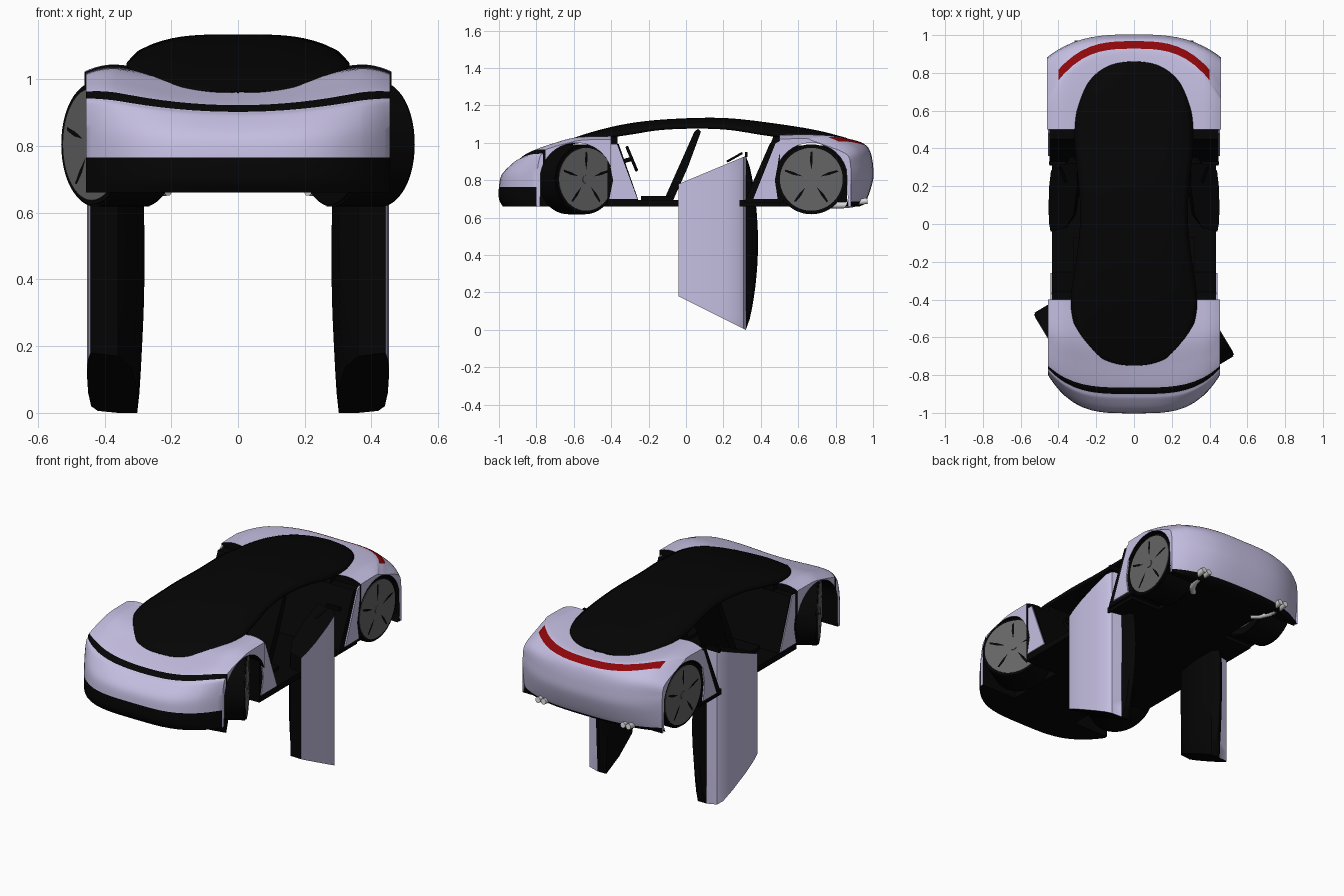
import bpy, bmesh, math
from mathutils import Matrix, Vector

if "Cube" in bpy.data.objects:
    bpy.data.objects.remove(bpy.data.objects["Cube"])


def material(name, r, g, b):
    m = bpy.data.materials.new(name)
    m.use_nodes = True
    m.diffuse_color = (r, g, b, 1)
    m.node_tree.nodes["Principled BSDF"].inputs["Base Color"].default_value = (r, g, b, 1)
    return m


LAVENDER = material("lavender paint", .56, .52, .76)
BLACK = material("black", .0015, .0015, .0015)
RED = material("red lamp", .27, .002, .003)
GREY = material("wheel grey", .13, .13, .13)
WHITE = material("pale metal", .7, .7, .7)


def finish(name, bm, mats, smooth=True):
    bmesh.ops.recalc_face_normals(bm, faces=bm.faces)
    me = bpy.data.meshes.new(name)
    bm.to_mesh(me)
    bm.free()
    for m in mats:
        me.materials.append(m)
    ob = bpy.data.objects.new(name, me)
    bpy.context.collection.objects.link(ob)
    if smooth:
        bpy.ops.object.select_all(action='DESELECT')
        ob.select_set(True)
        bpy.context.view_layer.objects.active = ob
        bpy.ops.object.shade_smooth_by_angle(angle=math.radians(35))
    return ob


def prism(name, outline, x0, x1, mat):
    """Side outline (y, z) extruded across x."""
    bm = bmesh.new()
    a, b = [[bm.verts.new((x, y, z)) for y, z in outline] for x in (x0, x1)]
    bm.faces.new(a)
    bm.faces.new(b)
    for i in range(len(a)):
        j = (i + 1) % len(a)
        bm.faces.new((a[i], a[j], b[j], b[i]))
    return finish(name, bm, [mat], False)


def box(name, x0, x1, y0, y1, z0, z1, mat):
    return prism(name, [(y0, z0), (y1, z0), (y1, z1), (y0, z1)], x0, x1, mat)


def tube(name, points, radius, mat):
    cu = bpy.data.curves.new(name, 'CURVE')
    cu.dimensions = '3D'
    cu.bevel_depth, cu.bevel_resolution, cu.use_fill_caps = radius, 3, True
    sp = cu.splines.new('POLY')
    sp.points.add(len(points) - 1)
    for p, co in zip(sp.points, points):
        p.co = (*co, 1)
    cu.materials.append(mat)
    bpy.context.collection.objects.link(bpy.data.objects.new(name, cu))


def spline(points, sub):
    """Catmull-Rom samples through the control points."""
    p = [Vector(q) for q in points]
    p = [p[0] * 2 - p[1]] + p + [p[-1] * 2 - p[-2]]
    out = []
    for i in range(1, len(p) - 2):
        a, b, c, d = p[i - 1:i + 3]
        for k in range(sub):
            t = k / sub
            out.append(.5 * (2 * b + (c - a) * t + (2 * a - 5 * b + 4 * c - d) * t * t
                             + (3 * b - a - 3 * c + d) * t ** 3))
    return out + [p[-2]]


def table(keys, y):
    """Linear lookup of a height along the car."""
    for (a, za), (b, zb) in zip(keys, keys[1:]):
        if y <= b:
            return za + (zb - za) * max(0, (y - a) / (b - a))
    return keys[-1][1]


WHEEL_Z, WHEEL_R, ARCH_R, FLOOR = .805, .187, .195, .66
FRONT_Y, REAR_Y = -.585, .67
SUB = 6


def body_shell(name, profile, half_w, arch_y, sweep, color):
    """Rows (y, z, side sweep, side lift) wrapped over the body, with arched sides."""
    outer = [.835, .87, .9, .93, .965, 1]
    us = [-u for u in reversed(outer)] + [i / 10 for i in range(-8, 9)] + outer
    bm = bmesh.new()
    rows = []
    for y, z, dy, dz in spline(profile, SUB):
        top = []
        for u in us:
            edge = max(0, (abs(u) - .75) / .25) ** 2 * .037 * min(1, max(0, (z - .86) / .12))
            top.append((u * half_w, y + dy * abs(u) ** sweep, max(FLOOR, z + dz * u * u - edge)))
        ye, ze = top[0][1:]
        d = ARCH_R ** 2 - (ye - arch_y) ** 2
        zb = min(ze - .004, WHEEL_Z + math.sqrt(d)) if d > 0 else FLOOR
        zb = max(zb, FLOOR)
        loop = [(-.2, ye, zb), (-half_w, ye, zb)] + top + [(half_w, ye, zb), (.2, ye, zb)]
        rows.append([bm.verts.new(c) for c in loop])
    for r, (a, b) in enumerate(zip(rows, rows[1:])):
        n = len(a)
        for i in range(n):
            j = (i + 1) % n
            f = bm.faces.new((a[i], a[j], b[j], b[i]))
            under = i in (0, n - 2, n - 1)
            f.material_index = 1 if under else color(r, f.calc_center_median())
    bm.faces.new(rows[0]).material_index = 1
    bm.faces.new(rows[-1]).material_index = 1
    return finish(name, bm, [LAVENDER, BLACK, RED])


# Front body: black bumper and light band across the nose
body_shell("front_body", [
    (-.98, .66, .18, 0), (-1, .70, .2, 0), (-1, .765, .2, 0), (-.985, .83, .19, .02),
    (-.93, .885, .15, .05), (-.9, .902, .135, .053), (-.866, .922, .115, .06),
    (-.75, .957, .08, .062), (-.6, .995, .03, .055), (-.4, 1.005, 0, .05)],
    .455, FRONT_Y, 3.6, lambda r, c: 1 if r < 2 * SUB or 5 * SUB <= r < 6 * SUB else 0)

# Rear body: red lamp arc over the tail, dark lower edge
body_shell("rear_body", [
    (.93, .66, -.08, 0), (.962, .685, -.1, 0), (1, .8, -.12, 0), (1, .88, -.12, 0),
    (.988, .945, -.13, .02), (.968, .981, -.23, .045), (.928, 1.004, -.255, .045),
    (.86, 1.012, -.2, .045), (.7, 1.02, -.08, .04), (.5, 1.022, 0, .035)],
    .46, REAR_Y, 3, lambda r, c: 1 if r < SUB else
    2 if 5 * SUB <= r < 6 * SUB and abs(c.x) < .4 else 0)

# Black canopy from windscreen to rear glass, waisted along the roof
crown = spline([(-.75, .965), (-.6, 1.027), (-.4, 1.085), (-.2, 1.118), (.05, 1.133),
                (.25, 1.13), (.5, 1.1), (.7, 1.067), (.86, 1.026)], 5)
rim = spline([(-.75, .963), (-.6, 1.012), (-.45, 1.038), (-.3, 1.06), (-.1, 1.088), (.2, 1.088),
              (.5, 1.045), (.86, 1.024)], 5)


def canopy_half_width(y):
    if y < -.4:
        return .335 * max(1e-4, 1 - ((-.4 - y) / .35) ** 2.2) ** (1 / 2.2)
    if y > .45:
        return .315 * max(1e-4, 1 - ((y - .45) / .41) ** 2.4) ** (1 / 2.4)
    k = (y + .4) / .85
    return .335 - .02 * k - .04 * math.sin(math.pi * k) ** 1.5


bm = bmesh.new()
rows = []
for i in range(61):
    y = .055 - .805 * math.cos(math.pi * i / 60)
    w, zr, zt = canopy_half_width(y), table(rim, y), table(crown, y)
    rows.append([bm.verts.new((u / 10 * w, y, zr + (zt - zr) * (1 - abs(u / 10) ** 3.5)))
                 for u in range(-10, 11)])
for a, b in zip(rows, rows[1:]):
    for i in range(20):
        bm.faces.new((a[i], a[i + 1], b[i + 1], b[i]))
canopy = finish("canopy", bm, [BLACK])
solid = canopy.modifiers.new("thickness", 'SOLIDIFY')
solid.thickness = .018

# Floor, underbody and bulkheads
box("cabin_floor", -.435, .435, -.42, .5, FLOOR, .695, BLACK)
box("front_underbody", -.22, .22, -.8, -.4, FLOOR, .93, BLACK)
box("rear_underbody", -.24, .24, .45, .86, FLOOR, .985, BLACK)
prism("dashboard", [(-.42, .995), (-.36, .995), (-.25, .68), (-.42, .68)], -.435, .435, BLACK)
box("dashboard_top", -.32, .32, -.42, -.365, .99, 1.04, BLACK)
prism("rear_bulkhead", [(.52, 1.0), (.45, 1.0), (.31, .68), (.52, .68)], -.448, .448, BLACK)
prism("parcel_shelf", [(.53, 1.055), (.475, 1.055), (.45, .99), (.53, .99)], -.29, .29, BLACK)


def wheel(name, x, y, side, steer):
    bm = bmesh.new()
    h = .095

    def disc(r, x0, x1, mat, seg=48):
        m = Matrix.Translation(((x0 + x1) / 2, 0, 0)) @ Matrix.Rotation(math.pi / 2, 4, 'Y')
        vs = bmesh.ops.create_cone(bm, cap_ends=True, segments=seg, radius1=r, radius2=r,
                                   depth=abs(x1 - x0), matrix=m)["verts"]
        for f in {f for v in vs for f in v.link_faces}:
            f.material_index = mat
    disc(WHEEL_R - .006, -h, h, 0)
    disc(WHEEL_R, -h + .008, h - .008, 0)
    disc(.168, 0, h + .003, 1)
    disc(.14, -h - .003, 0, 1)
    disc(.022, 0, h + .007, 1, 20)
    # five dark slots in the rim
    for k in range(5):
        a = math.tau * k / 5 + .3
        pts = [(.05, 0), (.1, .009), (.145, .006), (.15, -.004), (.1, -.006)]
        ring = [bm.verts.new((h + .005, r * math.cos(a) - s * math.sin(a),
                              r * math.sin(a) + s * math.cos(a))) for r, s in pts]
        bm.faces.new(ring)
    ob = finish(name, bm, [BLACK, GREY])
    ob.location = (x * side, y, WHEEL_Z)
    ob.rotation_euler.z = steer + (math.pi if side < 0 else 0)


def door(name, side):
    """Door hanging open: painted skin outside, bulging black lining inside."""
    section = [(-.04, .442), (0, .449), (.08, .453), (.2, .449), (.28, .44), (.308, .42),
               (.322, .36), (.37, .335), (.385, .31), (.34, .282), (.2, .28), (.05, .3),
               (-.02, .36)]
    bm = bmesh.new()
    rows = []
    for i in range(17):
        t = i / 16
        bulge = math.sin(math.pi * t) ** .7
        row = []
        for y, x in section:
            k = (min(y, .32) + .04) / .36
            z = .18 * (1 - k) + t * (.6 + .33 * k)
            if y > .32:
                y = .32 + (y - .32) * bulge
            if x < .35:
                x += .02 * (1 - bulge)
            row.append(bm.verts.new((x * side, y, z)))
        rows.append(row)
    n = len(section)
    for a, b in zip(rows, rows[1:]):
        for i in range(n):
            f = bm.faces.new((a[i], a[(i + 1) % n], b[(i + 1) % n], b[i]))
            f.material_index = 0 if i < 6 else 1
    bm.faces.new(rows[0]).material_index = 1
    bm.faces.new(rows[-1]).material_index = 1
    finish(name, bm, [LAVENDER, BLACK])


for side, tag in ((1, "left"), (-1, "right")):
    wheel(tag + "_front_wheel", .355, FRONT_Y, side, math.radians(31))
    wheel(tag + "_rear_wheel", .352, REAR_Y, side, 0)
    door(tag + "_door", side)
    # painted panels beside the door opening
    prism(tag + "_front_quarter", [(-.41, .995), (-.37, .995), (-.26, .7), (-.41, .7), (-.39, .8),
                                   (-.405, .88)], .434 * side, .441 * side, LAVENDER)
    prism(tag + "_rear_quarter", [(.51, 1.015), (.48, 1.0), (.36, .7), (.49, .7), (.475, .8),
                                  (.49, .88)], .447 * side, .456 * side, LAVENDER)
    # seats
    prism(tag + "_seat_back", [(-.12, .69), (.045, 1.06), (.065, 1.075), (.08, 1.06), (.01, .87),
                               (-.07, .69)], .06 * side, .265 * side, BLACK)
    box(tag + "_seat_cushion", .06 * side, .32 * side, -.24, -.07, .68, .715, BLACK)
    # mirror and its arm on the door
    tube(tag + "_mirror_arm", [(.36 * side, .22, .9), (.39 * side, .3, .945)], .006, BLACK)
    box(tag + "_mirror", .36 * side, .45 * side, .315, .33, .925, .95, BLACK)
    # twin exhaust tips with a bent pipe
    for dx in (-.018, .018):
        tube(tag + "_exhaust_tip", [((.28 + dx) * side, .89, .68), ((.28 + dx) * side, .97, .69)],
             .017, WHITE)
    tube(tag + "_exhaust_pipe", [(.28 * side, .9, .674), (.275 * side, .86, .668),
                                 (.25 * side, .81, .666), (.21 * side, .77, .668)], .018, WHITE)

# Steering wheel and column
ring = [(.2 + .065 * math.cos(a), -.29 - .025 * math.sin(a), .915 + .06 * math.sin(a))
        for a in (math.tau * k / 24 for k in range(25))]
tube("steering_wheel", ring, .008, BLACK)
tube("steering_spoke", [ring[0], ring[12]], .006, BLACK)
tube("steering_column", [(.2, -.29, .915), (.2, -.4, .88)], .012, BLACK)
